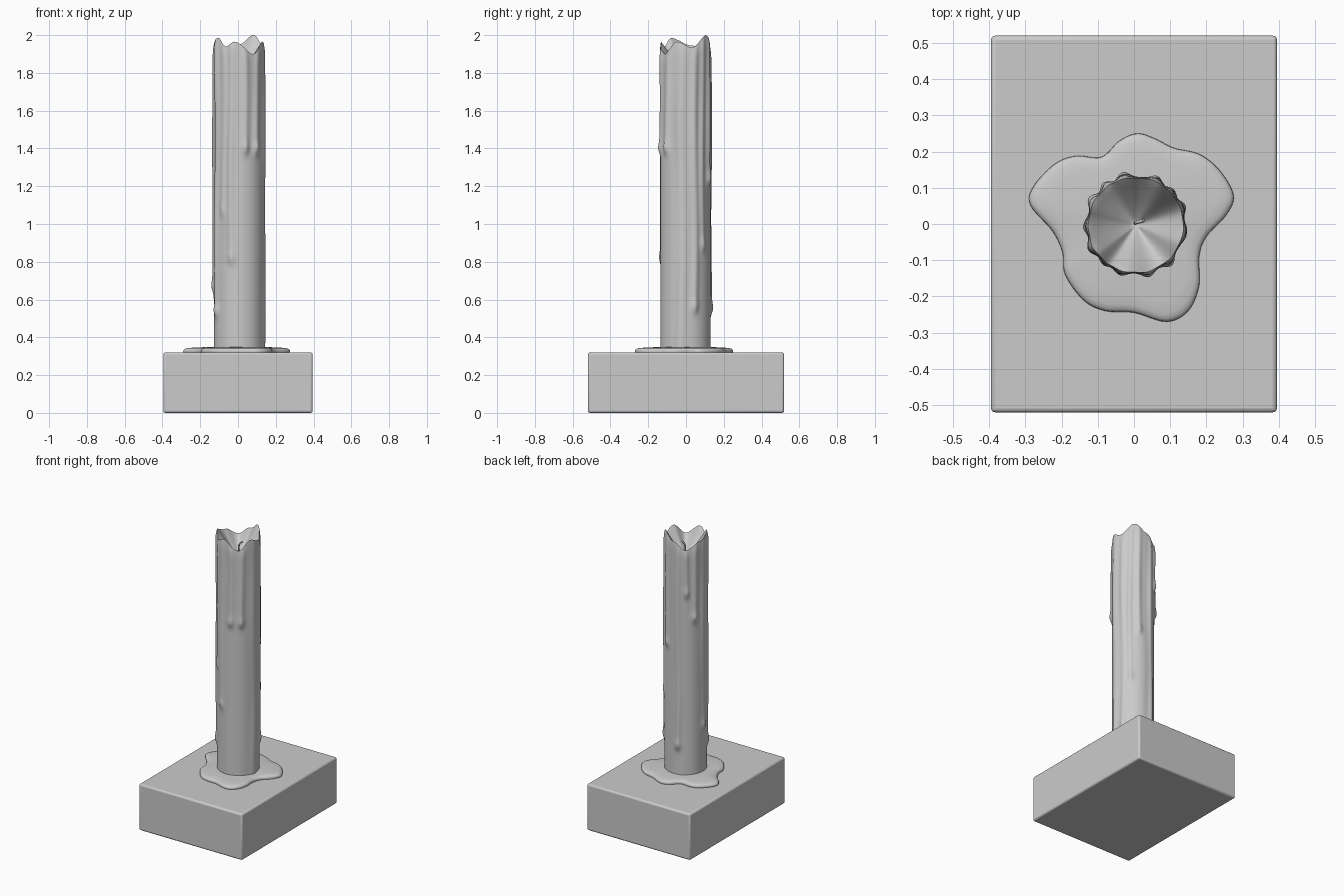
import bpy, bmesh, math
from math import sin, cos, exp, radians, pi

if "Cube" in bpy.data.objects:
    bpy.data.objects.remove(bpy.data.objects["Cube"])


def periodic(keys, deg):
    """Smooth closed interpolation through (angle, value) keys."""
    n = len(keys)
    deg = (deg - keys[0][0]) % 360 + keys[0][0]
    i = max(k for k in range(n) if keys[k][0] <= deg)
    val = lambda k: keys[k % n][1]
    a = keys[i][0]
    b = keys[i + 1][0] if i + 1 < n else keys[0][0] + 360
    t = (deg - a) / (b - a)
    t = t * t * (3 - 2 * t)
    return val(i) + (val(i + 1) - val(i)) * t


def catmull_closed(pts, steps):
    out, n = [], len(pts)
    for i in range(n):
        p = [pts[(i + k - 1) % n] for k in range(4)]
        for s in range(steps):
            t = s / steps
            out.append(tuple(0.5 * (2 * b + (c - a) * t + (2 * a - 5 * b + 4 * c - d) * t * t
                                    + (3 * b - a - 3 * c + d) * t ** 3)
                             for a, b, c, d in zip(*p)))
    return out


def loft(name, rings, angle):
    """Skin a stack of closed rings and cap both ends."""
    bm = bmesh.new()
    vs = [[bm.verts.new(p) for p in ring] for ring in rings]
    n = len(vs[0])
    for lo, hi in zip(vs, vs[1:]):
        for i in range(n):
            j = (i + 1) % n
            bm.faces.new((lo[i], lo[j], hi[j], hi[i]))
    bm.faces.new(vs[0][::-1])
    bm.faces.new(vs[-1])
    me = bpy.data.meshes.new(name)
    bm.to_mesh(me)
    bm.free()
    ob = bpy.data.objects.new(name, me)
    bpy.context.collection.objects.link(ob)
    smooth(ob, angle)
    return ob


def smooth(ob, angle):
    bpy.ops.object.select_all(action='DESELECT')
    ob.select_set(True)
    bpy.context.view_layer.objects.active = ob
    bpy.ops.object.shade_smooth_by_angle(angle=radians(angle))


# Block base with small rounded edges
bpy.ops.mesh.primitive_cube_add(size=1, location=(0, 0, 0.16))
base = bpy.context.object
base.name = "base_block"
base.scale = (0.79, 1.04, 0.32)
bpy.ops.object.transform_apply(location=False, rotation=False, scale=True)
bev = base.modifiers.new("rounded_edges", 'BEVEL')
bev.width, bev.segments = 0.012, 3
smooth(base, 40)

# Wax puddle
outline = catmull_closed([
    (0.01, 0.25), (0.06, 0.235), (0.11, 0.21), (0.18, 0.193), (0.235, 0.15), (0.275, 0.08),
    (0.255, 0.025), (0.2, -0.035), (0.18, -0.09), (0.18, -0.17), (0.15, -0.24), (0.09, -0.27),
    (0.0, -0.245), (-0.08, -0.24), (-0.14, -0.21), (-0.19, -0.14), (-0.197, -0.08),
    (-0.225, -0.02), (-0.285, 0.05), (-0.28, 0.1), (-0.22, 0.165), (-0.16, 0.188),
    (-0.09, 0.185), (-0.04, 0.23)], 6)
profile = [(0.985, 0.315), (1.0, 0.325), (0.995, 0.333), (0.97, 0.339),
           (0.92, 0.343), (0.8, 0.346), (0.4, 0.35)]
loft("wax_puddle", [[(x * s, y * s, z) for x, y in outline] for s, z in profile], 60)

# Candle: (angle, half width in degrees, lower end, ridge height)
drips = [(-108, 8, 0.80, 0.011), (-76, 8, 1.38, 0.012), (-46, 8, 1.38, 0.012),
         (-9, 11, 0.20, 0.011), (22, 8, 0.54, 0.011), (42, 7, 0.87, 0.010),
         (66, 8, 1.22, 0.013), (104, 8, 0.53, 0.013), (126, 7, 1.58, 0.013),
         (150, 8, 1.41, 0.014), (180, 8, 0.65, 0.010), (208, 9, 0.52, 0.014),
         (232, 7, 1.05, 0.007)]
rim = [(-100, 1.965), (-55, 1.90), (-20, 1.965), (15, 1.935), (55, 2.0), (90, 1.95),
       (125, 1.90), (165, 1.945), (215, 1.985), (238, 1.94)]
CX, CY, R, Z0, BOWL = 0.005, -0.003, 0.133, 0.325, 1.81
N, ROWS = 192, 170


def swell(deg, z):
    total = 0
    for a, w, end, h in drips:
        wob = a + 2.0 * sin(5 * z + a)
        d = abs((deg - wob + 180) % 360 - 180)
        if d > 40:
            continue
        run = 1 / (1 + exp(-(z - end) / 0.012))
        bulb = exp(-((z - end - 0.02) / 0.035) ** 2)
        total += h * run * (0.75 + 0.15 * sin(7 * z + a)) * exp(-(d / w) ** 2)
        total += 0.6 * h * bulb * exp(-(d / (w * 1.15)) ** 2)
    return total


degs = [360 * i / N for i in range(N)]
tops = [periodic(rim, d) for d in degs]


def point(d, r, z):
    return (CX + r * cos(radians(d)), CY + r * sin(radians(d)), z)


rings = []
for k in range(ROWS + 1):
    ring = []
    for d, top in zip(degs, tops):
        z = Z0 + (top - Z0) * k / ROWS
        fade = min(1, (top - z) / 0.07)
        fade = fade * (2 - fade)
        ring.append(point(d, R + swell(d, z) * (0.35 + 0.65 * fade) - 0.003 * (1 - fade), z))
    rings.append(ring)
# Hollow melted top
for k in range(1, 15):
    s = 1 - k / 15
    rings.append([point(d, (R - 0.003) * s, BOWL + (t - BOWL) * s ** 1.3)
                  for d, t in zip(degs, tops)])
loft("candle", rings, 50)

# Bent wick
path = [(0.004, 0.003, 1.80), (0.004, 0.003, 1.86), (0.010, 0.005, 1.888), (0.027, 0.010, 1.903)]
cu = bpy.data.curves.new("wick", 'CURVE')
cu.dimensions = '3D'
cu.bevel_depth, cu.bevel_resolution, cu.use_fill_caps = 0.005, 3, True
sp = cu.splines.new('BEZIER')
sp.bezier_points.add(len(path) - 1)
for bp, co in zip(sp.bezier_points, path):
    bp.co = co
    bp.handle_left_type = bp.handle_right_type = 'AUTO'
bpy.context.collection.objects.link(bpy.data.objects.new("wick", cu))
